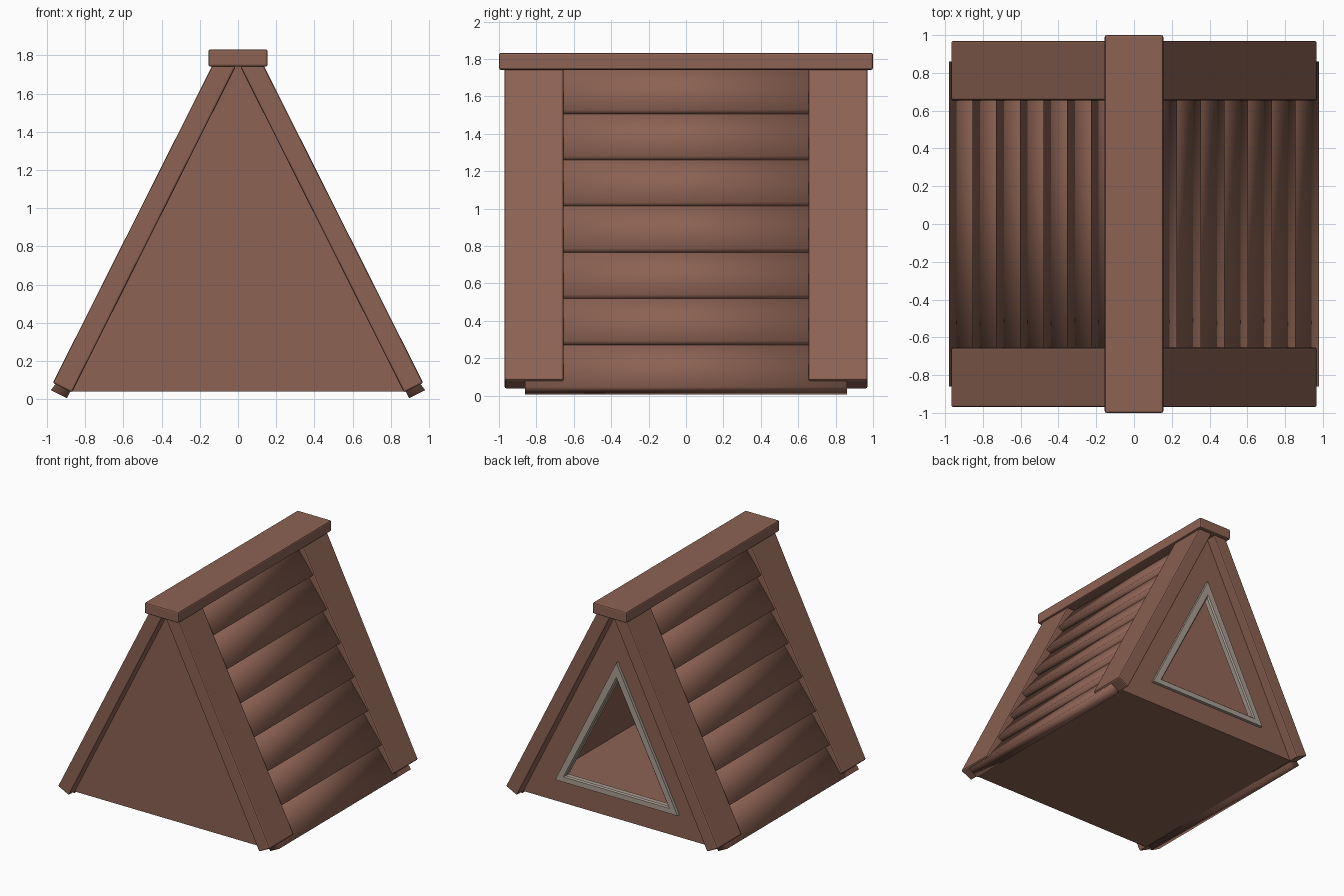
import bpy, bmesh, math
from mathutils import Vector

if "Cube" in bpy.data.objects:
    bpy.data.objects.remove(bpy.data.objects["Cube"])


def material(name, rgb):
    m = bpy.data.materials.new(name)
    m.diffuse_color = (*rgb, 1)
    m.use_nodes = True
    m.node_tree.nodes["Principled BSDF"].inputs["Base Color"].default_value = m.diffuse_color
    return m


BROWN = material("brown_wood", (0.262, 0.122, 0.087))
TAUPE = material("taupe_trim", (0.40, 0.34, 0.29))


def loft(name, rings, mat, closed=False, bevel=0, smooth=False):
    """Skin a sequence of equal-length point rings; cap the ends or close the loop."""
    bm = bmesh.new()
    vs = [[bm.verts.new(p) for p in r] for r in rings]
    n = len(vs[0])
    pairs = list(zip(vs, vs[1:])) + ([(vs[-1], vs[0])] if closed else [])
    for a, b in pairs:
        for i in range(n):
            j = (i + 1) % n
            bm.faces.new((a[i], a[j], b[j], b[i]))
    if not closed:
        bm.faces.new(vs[0])
        bm.faces.new(vs[-1])
    bmesh.ops.recalc_face_normals(bm, faces=bm.faces)
    for f in bm.faces:
        f.smooth = smooth
    me = bpy.data.meshes.new(name)
    bm.to_mesh(me)
    bm.free()
    me.materials.append(mat)
    ob = bpy.data.objects.new(name, me)
    bpy.context.collection.objects.link(ob)
    if bevel:
        b = ob.modifiers.new("soft_edges", 'BEVEL')
        b.width = bevel
        b.segments = 2
    return ob


def tri(half, base, apex, y):
    return [(-half, y, base), (half, y, base), (0, y, apex)]


ROOF = math.atan(1.99)
UP = Vector((-math.cos(ROOF), math.sin(ROOF)))
INWARD = Vector((-UP.y, UP.x))


def slab(name, start, angle, length, thick, y0, y1, side, **kw):
    """Board along the roof from its lower outer edge (x, z); the outer face may
    lie at a shallower angle, which makes it a wedge that is thick at the bottom."""
    s = Vector(start)
    outer_up = Vector((-math.cos(angle), math.sin(angle)))
    low = s + INWARD * thick
    prof = [s, s + outer_up * length, low + UP * length, low]
    rings = [[(side * p.x, y, p.y) for p in prof] for y in (y0, y1)]
    return loft(name, rings, BROWN, **kw)


# Thin-walled triangular body with a triangular window through the back wall
loft("body", [
    tri(0.872, 0.04, 1.79, -0.895),
    tri(0.872, 0.04, 1.79, 0.885),
    tri(0.49, 0.265, 1.225, 0.885),
    tri(0.49, 0.265, 1.225, 0.865),
    tri(0.84, 0.06, 1.735, 0.865),
    tri(0.84, 0.06, 1.735, -0.87),
], BROWN)

# Window frame with a chamfered inner lip
loft("window_frame", [
    tri(0.56, 0.225, 1.34, 0.86),
    tri(0.56, 0.225, 1.34, 0.91),
    tri(0.485, 0.268, 1.22, 0.91),
    tri(0.47, 0.277, 1.195, 0.90),
    tri(0.47, 0.277, 1.195, 0.86),
], TAUPE, closed=True)

SLAT = math.radians(53)
for side, label in ((-1, "left"), (1, "right")):
    # Wide edge boards at front and back
    for y0, y1, end in ((-0.97, -0.655, "front"), (0.655, 0.97, "back")):
        slab(f"edge_board_{end}_{label}", (0.97, 0.085), ROOF, 1.91, 0.112,
             y0, y1, side, bevel=0.01)
    # Overlapping wedge-shaped roof slats
    for k in range(7):
        slab(f"roof_slat_{label}_{k + 1}", (0.980 - 0.1252 * k, 0.047 + 0.247 * k),
             SLAT, 0.34, 0.094, -0.86, 0.86, side, smooth=True)

# Ridge cap
loft("ridge_cap", [[(x, y, z) for x, z in
                    ((-0.155, 1.742), (0.155, 1.742), (0.155, 1.832), (-0.155, 1.832))]
                   for y in (-1, 1)], BROWN, bevel=0.01)
